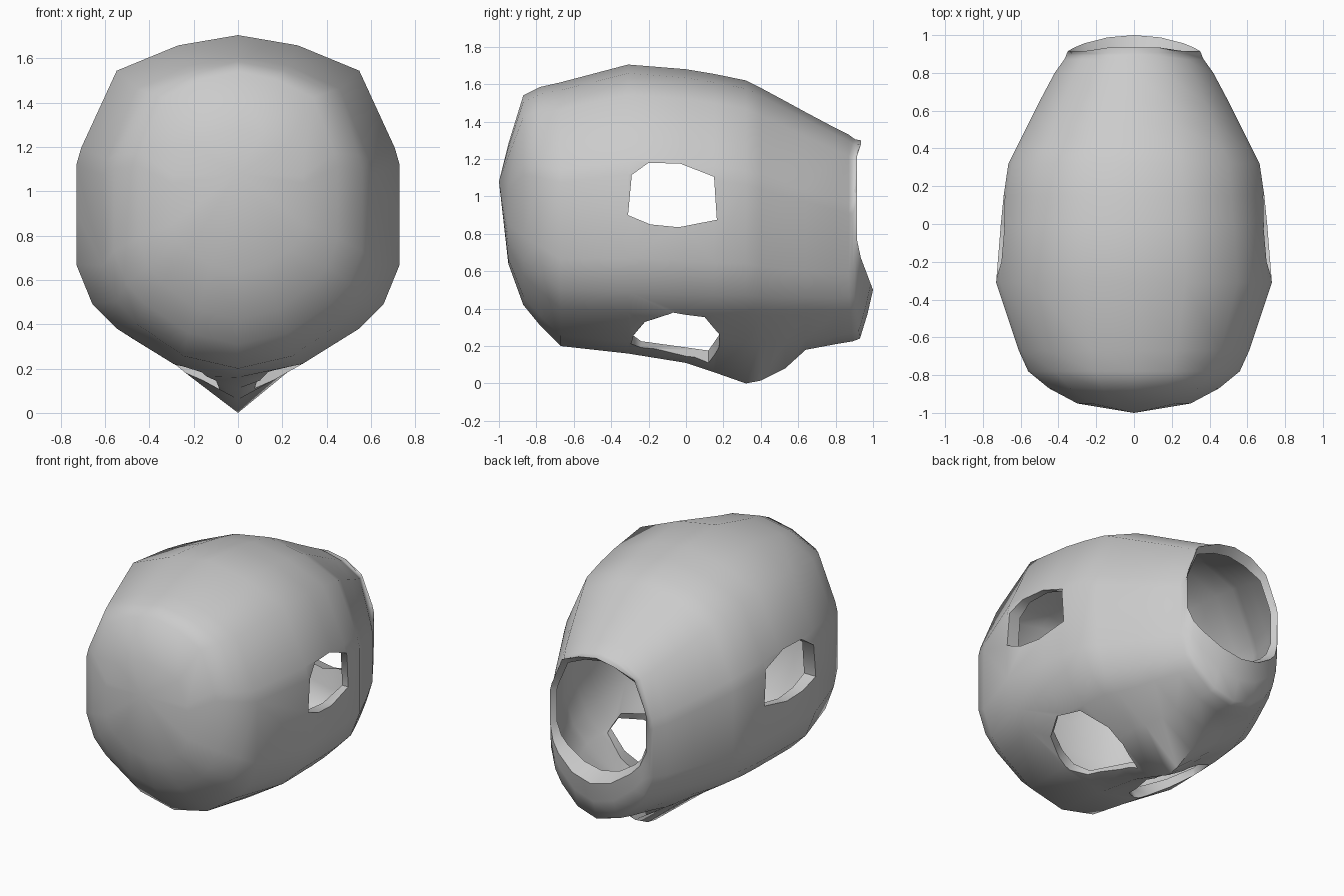
import bpy, bmesh
from mathutils import Vector

if "Cube" in bpy.data.objects:
    bpy.data.objects.remove(bpy.data.objects["Cube"])

# Half cross-section, bottom to top: (fraction of half width, fraction of height)
PROFILE = [(0, 0), (.4, .04), (.75, .143), (.9, .214), (1, .33), (1, .62),
           (.97, .67), (.75, .896), (.37, .97), (0, 1)]

# Stations front to back: y, half width, bottom z, top z, keel drop, lower-lip push
RINGS = [(-.95, .30, .64, 1.28, 0, 0), (-.87, .45, .42, 1.54, 0, 0),
         (-.78, .56, .31, 1.585, 0, 0), (-.67, .61, .20, 1.61, 0, 0),
         (-.31, .73, .16, 1.705, 0, 0), (0, .705, .15, 1.68, .04, 0),
         (.15, .69, .15, 1.655, .09, 0), (.32, .665, .16, 1.62, .16, 0),
         (.40, .625, .16, 1.58, .145, 0), (.53, .56, .17, 1.51, .09, 0),
         (.64, .505, .19, 1.45, .01, 0), (.80, .42, .21, 1.365, 0, 0),
         (.87, .37, .225, 1.33, 0, .02), (.89, .36, .24, 1.315, 0, .04),
         (.905, .355, .37, 1.305, 0, .065), (.915, .35, .50, 1.30, 0, .085),
         (.88, .325, .54, 1.26, 0, 0)]


def ring_points(y, w, zb, zt, keel, lip):
    half = []
    for i, (fx, t) in enumerate(PROFILE):
        yy = y + lip * max(0, 1 - t / .28) + (.02 if lip > .08 and t > .95 else 0)
        half.append((fx * w, yy, zb + t * (zt - zb) - (keel if i == 0 else 0)))
    return half + [(-x, yy, z) for x, yy, z in half[-2:0:-1]]


def make_object(name, bm):
    bmesh.ops.recalc_face_normals(bm, faces=bm.faces)
    mesh = bpy.data.meshes.new(name)
    bm.to_mesh(mesh)
    bm.free()
    ob = bpy.data.objects.new(name, mesh)
    bpy.context.collection.objects.link(ob)
    return ob


# Body shell, closed for now
bm = bmesh.new()
loops = [[bm.verts.new(p) for p in ring_points(*r)] for r in RINGS]
n = len(loops[0])
nose = bm.verts.new((0, -1, 1.08))
for i in range(n):
    j = (i + 1) % n
    bm.faces.new((nose, loops[0][i], loops[0][j]))
    for a, b in zip(loops, loops[1:]):
        bm.faces.new((a[i], b[i], b[j], a[j]))
bm.faces.new(loops[-1])
body = make_object("body_shell", bm)
cap_planes = [(Vector((0, .88, 0)), Vector((0, 1, 0)))]


def cut_hole(outline, origin, up, out):
    """Sink a shallow pocket; its floor is removed later, leaving an inward rim."""
    origin, up, out = Vector(origin), Vector(up).normalized(), Vector(out).normalized()
    cb = bmesh.new()
    base = [origin + Vector((0, y, 0)) + up * s for y, s in outline]
    face = cb.faces.new([cb.verts.new(p) for p in base])
    ext = bmesh.ops.extrude_face_region(cb, geom=[face])
    bmesh.ops.translate(cb, vec=out * .5,
                        verts=[g for g in ext["geom"] if isinstance(g, bmesh.types.BMVert)])
    if face.is_valid and len(cb.faces) == len(base) + 1:
        cb.faces.new([v for v in cb.verts if (v.co - origin).dot(out) < .01][:len(base)])
    cutter = make_object("hole_cutter", cb)
    cutter.hide_render = True
    mod = body.modifiers.new("hole", 'BOOLEAN')
    mod.operation, mod.solver, mod.object = 'DIFFERENCE', 'EXACT', cutter
    bpy.context.view_layer.objects.active = body
    bpy.ops.object.modifier_apply(modifier=mod.name)
    bpy.data.objects.remove(cutter)
    cap_planes.append((origin, out))


# Arm and leg openings on both sides
ARM = [(-.31, .90), (-.29, 1.115), (-.2, 1.18), (-.03, 1.175), (.15, 1.105),
       (.165, .875), (-.04, .835), (-.19, .85)]
LEG = [(-.295, .23), (-.28, .28), (-.22, .34), (-.07, .38), (.1, .36), (.18, .28),
       (.175, .22), (.12, .14), (-.24, .19)]
for s in (1, -1):
    cut_hole(ARM, (s * .645, 0, 0), (0, 0, 1), (s, 0, 0))
    cut_hole([(y, (z - .265) / .447) for y, z in LEG],
             (s * .292, 0, .301), (s * 2, 0, 1), (s, 0, -2))

# Open every hole by deleting the pocket floors
bm = bmesh.new()
bm.from_mesh(body.data)
floors = [f for f in bm.faces if any(
    all(abs((v.co - p).dot(d)) < 5e-4 for v in f.verts) for p, d in cap_planes)]
bmesh.ops.delete(bm, geom=floors, context='FACES')
bm.to_mesh(body.data)
bm.free()

body.select_set(True)
bpy.context.view_layer.objects.active = body
bpy.ops.object.shade_smooth_by_angle(angle=1.2)
